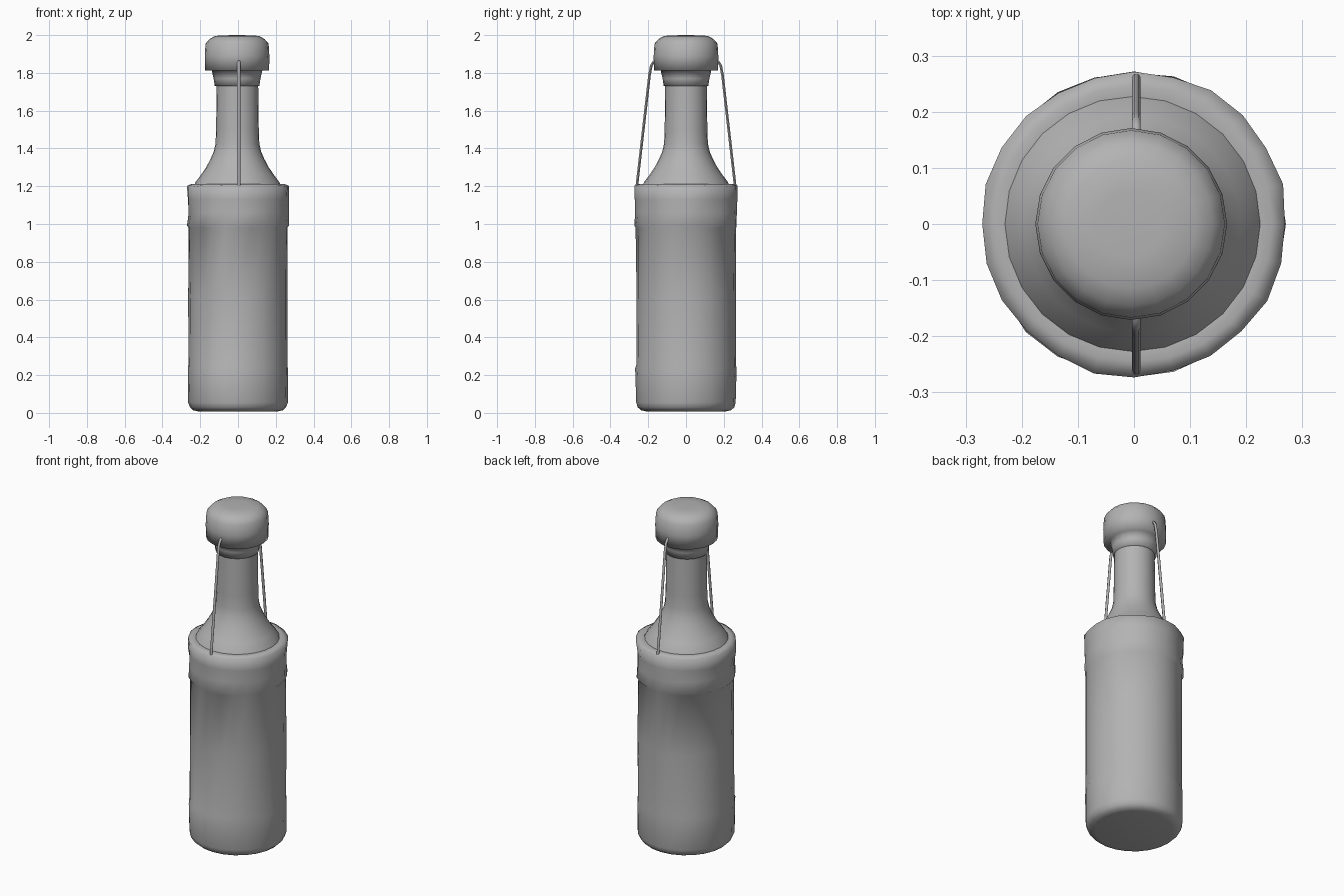
import bpy, bmesh, math, random
from mathutils import Vector

if "Cube" in bpy.data.objects:
    bpy.data.objects.remove(bpy.data.objects["Cube"])

random.seed(4)
grey = bpy.data.materials.new("dark_grey")
grey.diffuse_color = (0.45, 0.45, 0.45, 1)
grey.use_nodes = True
grey.node_tree.nodes["Principled BSDF"].inputs["Base Color"].default_value = grey.diffuse_color


def lathe(name, profile, sides, x=0.0, wobble=None, angle=40):
    """Revolve (radius, z) points about z; radius 0 makes a pole."""
    bm = bmesh.new()
    rings = []
    for r, z in profile:
        if r == 0:
            rings.append([bm.verts.new((x, 0, z))] * sides)
            continue
        ring = []
        for i in range(sides):
            a = 2 * math.pi * i / sides
            rr, zz = wobble(a, r, z) if wobble else (r, z)
            ring.append(bm.verts.new((x + rr * math.cos(a), rr * math.sin(a), zz)))
        rings.append(ring)
    for lo, hi in zip(rings, rings[1:]):
        for i in range(sides):
            j = (i + 1) % sides
            vs = list(dict.fromkeys((lo[i], lo[j], hi[j], hi[i])))
            bm.faces.new(vs)
    bmesh.ops.recalc_face_normals(bm, faces=bm.faces)
    me = bpy.data.meshes.new(name)
    bm.to_mesh(me)
    bm.free()
    ob = bpy.data.objects.new(name, me)
    bpy.context.collection.objects.link(ob)
    finish(ob, angle)


def finish(ob, angle):
    ob.data.materials.clear()
    ob.data.materials.append(grey)
    bpy.ops.object.select_all(action='DESELECT')
    ob.select_set(True)
    bpy.context.view_layer.objects.active = ob
    bpy.ops.object.shade_smooth_by_angle(angle=math.radians(angle))


def wrap_wobble(a, r, z):
    """Small creases in the sleeve, strongest near its upper edge."""
    if r < 0.25:
        return r, z
    k = 0.004 if z > 0.95 else 0.002
    r += random.uniform(-k, k)
    # pinched fold on the left side
    if 1.0 < z < 1.1 and math.cos(a) < -0.85:
        r -= 0.009
    # raised lower-left patch
    if 0.2 < z < 0.25 and math.cos(a - math.radians(245)) > 0.9:
        r += 0.005
    if z > 1.19:
        z += random.uniform(-0.004, 0.006)
    return r, z


# Sleeve-wrapped body: rounded base, label zone, upper band, folded rim
lathe("sleeve_body", [
    (0, 0.008), (0.21, 0.008), (0.238, 0.014), (0.255, 0.03), (0.263, 0.055),
    (0.266, 0.235), (0.263, 0.255), (0.263, 0.62), (0.263, 0.98),
    (0.269, 0.99), (0.267, 1.06), (0.269, 1.13), (0.272, 1.2),
    (0.246, 1.212), (0.225, 1.21)], 24, wobble=wrap_wobble, angle=85)

# Glass shoulder and neck
lathe("neck", [
    (0.236, 1.19), (0.222, 1.222), (0.193, 1.26), (0.166, 1.3), (0.142, 1.345),
    (0.125, 1.385), (0.116, 1.425), (0.113, 1.5), (0.110, 1.735)], 24, x=-0.003)

# Cap with tapered collar, softly shaded throughout
lathe("cap", [
    (0.105, 1.73), (0.118, 1.73), (0.124, 1.77), (0.134, 1.813), (0.17, 1.812),
    (0.171, 1.89), (0.167, 1.955), (0.145, 1.98), (0.115, 1.996), (0.06, 1.999),
    (0, 2.0)], 20, x=-0.005, angle=120)


# Two cords from the cap down to the sleeve rim
def cord(name, side):
    cu = bpy.data.curves.new(name, 'CURVE')
    cu.dimensions = '3D'
    cu.bevel_depth = 0.008
    cu.bevel_resolution = 1
    cu.use_fill_caps = True
    pts = [(0.16, 1.863), (0.172, 1.858), (0.184, 1.838), (0.193, 1.79), (0.261, 1.195)]
    sp = cu.splines.new('POLY')
    sp.points.add(len(pts) - 1)
    for p, (y, z) in zip(sp.points, pts):
        p.co = Vector((0.004, side * y, z, 1))
    tmp = bpy.data.objects.new(name + "_path", cu)
    bpy.context.collection.objects.link(tmp)
    dg = bpy.context.evaluated_depsgraph_get()
    me = bpy.data.meshes.new_from_object(tmp.evaluated_get(dg))
    bpy.data.objects.remove(tmp)
    ob = bpy.data.objects.new(name, me)
    bpy.context.collection.objects.link(ob)
    finish(ob, 60)


cord("front_cord", -1)
cord("back_cord", 1)
